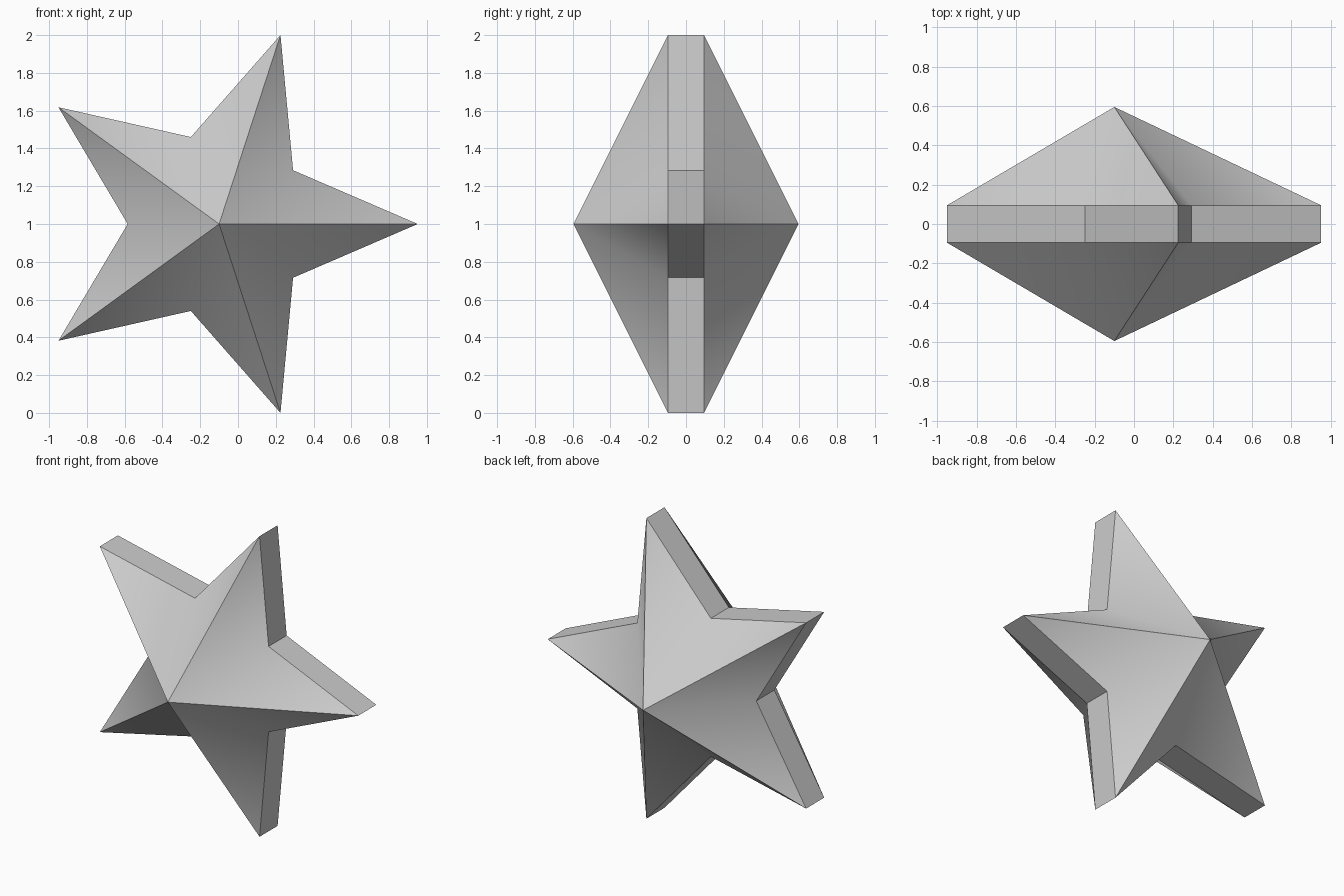
import bpy
import bmesh
from math import cos, sin, pi

cube = bpy.data.objects.get("Cube")
if cube:
    bpy.data.objects.remove(cube, do_unlink=True)

POINTS = 5
TIP_RADIUS, NOTCH_RADIUS = 1.0515, 0.484
RIM, PEAK = 0.095, 0.595           # half depths of the rim and of the centre
CENTRE_X, CENTRE_Z = -0.1, 1.0

# Single plain grey
grey = bpy.data.materials.new("light grey")
grey.use_nodes = True
colour = (0.6, 0.6, 0.6, 1)
grey.diffuse_color = colour
grey.node_tree.nodes["Principled BSDF"].inputs["Base Color"].default_value = colour

bm = bmesh.new()


def outline(y):
    """Star outline at depth y, tips and notches alternating."""
    ring = []
    for i in range(2 * POINTS):
        r = NOTCH_RADIUS if i % 2 else TIP_RADIUS
        a = i * pi / POINTS
        ring.append(bm.verts.new((CENTRE_X + r * cos(a), y, CENTRE_Z + r * sin(a))))
    return ring


# Rim band
front, back = outline(-RIM), outline(RIM)
count = len(front)
for i in range(count):
    j = (i + 1) % count
    bm.faces.new((front[i], front[j], back[j], back[i]))

# Faceted cones on the front and back
valleys = []
for ring, y in ((front, -PEAK), (back, PEAK)):
    peak = bm.verts.new((CENTRE_X, y, CENTRE_Z))
    for i in range(count):
        bm.faces.new((peak, ring[i], ring[(i + 1) % count]))
    valleys += [bm.edges.get((peak, v)) for v in ring[1::2]]

# Only the valleys blend smoothly, every other edge is crisp
bmesh.ops.recalc_face_normals(bm, faces=bm.faces)
for face in bm.faces:
    face.smooth = True
for edge in bm.edges:
    edge.smooth = edge in valleys

mesh = bpy.data.meshes.new("star")
bm.to_mesh(mesh)
bm.free()
mesh.materials.append(grey)
star = bpy.data.objects.new("star", mesh)
bpy.context.collection.objects.link(star)
